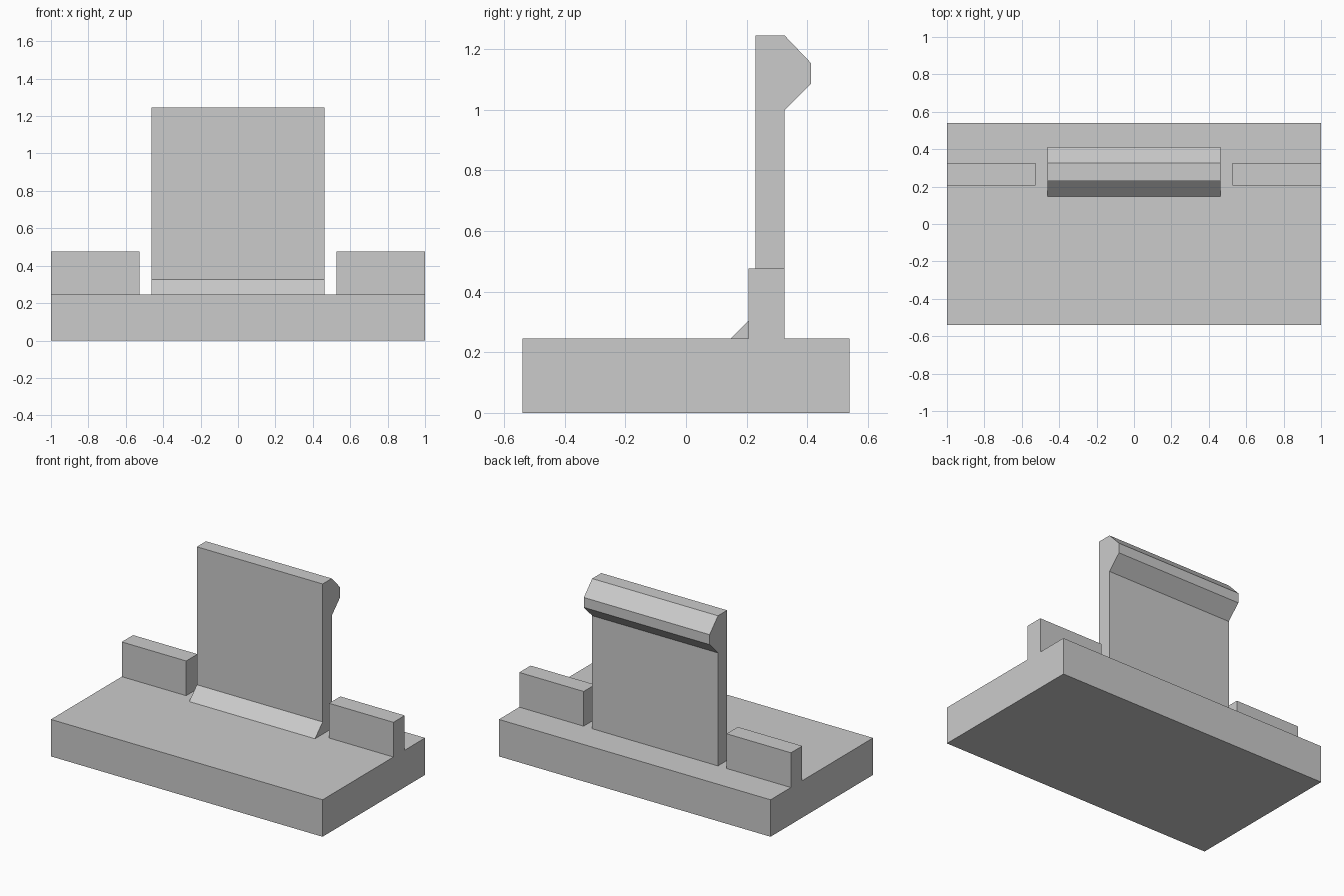
import bpy
import bmesh

default = bpy.data.objects.get("Cube")
if default:
    bpy.data.objects.remove(default, do_unlink=True)

# Single flat grey for every part
grey = bpy.data.materials.new("plain_grey")
grey.use_nodes = True
colour = (0.6, 0.6, 0.6, 1)
grey.diffuse_color = colour
grey.node_tree.nodes["Principled BSDF"].inputs["Base Color"].default_value = colour


def extrude_profile(name, profile, x_min, x_max):
    """Extrude a closed (y, z) side profile along x."""
    bm = bmesh.new()
    face = bm.faces.new([bm.verts.new((x_min, y, z)) for y, z in profile])
    side = bmesh.ops.extrude_face_region(bm, geom=[face])
    moved = [v for v in side["geom"] if isinstance(v, bmesh.types.BMVert)]
    bmesh.ops.translate(bm, verts=moved, vec=(x_max - x_min, 0, 0))
    bmesh.ops.recalc_face_normals(bm, faces=bm.faces)
    mesh = bpy.data.meshes.new(name)
    bm.to_mesh(mesh)
    bm.free()
    mesh.materials.append(grey)
    obj = bpy.data.objects.new(name, mesh)
    bpy.context.collection.objects.link(obj)
    return obj


def rectangle(y0, y1, z0, z1):
    return [(y0, z0), (y1, z0), (y1, z1), (y0, z1)]


base_top = 0.246
back = 0.325

# Flat base slab
extrude_profile("base", rectangle(-0.539, 0.539, 0, base_top), -1, 1)

# Low walls on either side of the clip
wall = rectangle(0.206, back, base_top, 0.477)
extrude_profile("left_wall", wall, 0.526, 1)
extrude_profile("right_wall", wall, -1, -0.526)

# Upright snap clip: sloped foot at the front, hooked catch at the back
clip = [
    (0.148, base_top), (back, base_top), (back, 0.998),
    (0.413, 1.087), (0.413, 1.153), (back, 1.245),
    (0.229, 1.245), (0.229, 0.327),
]
extrude_profile("snap_clip", clip, -0.463, 0.463)
